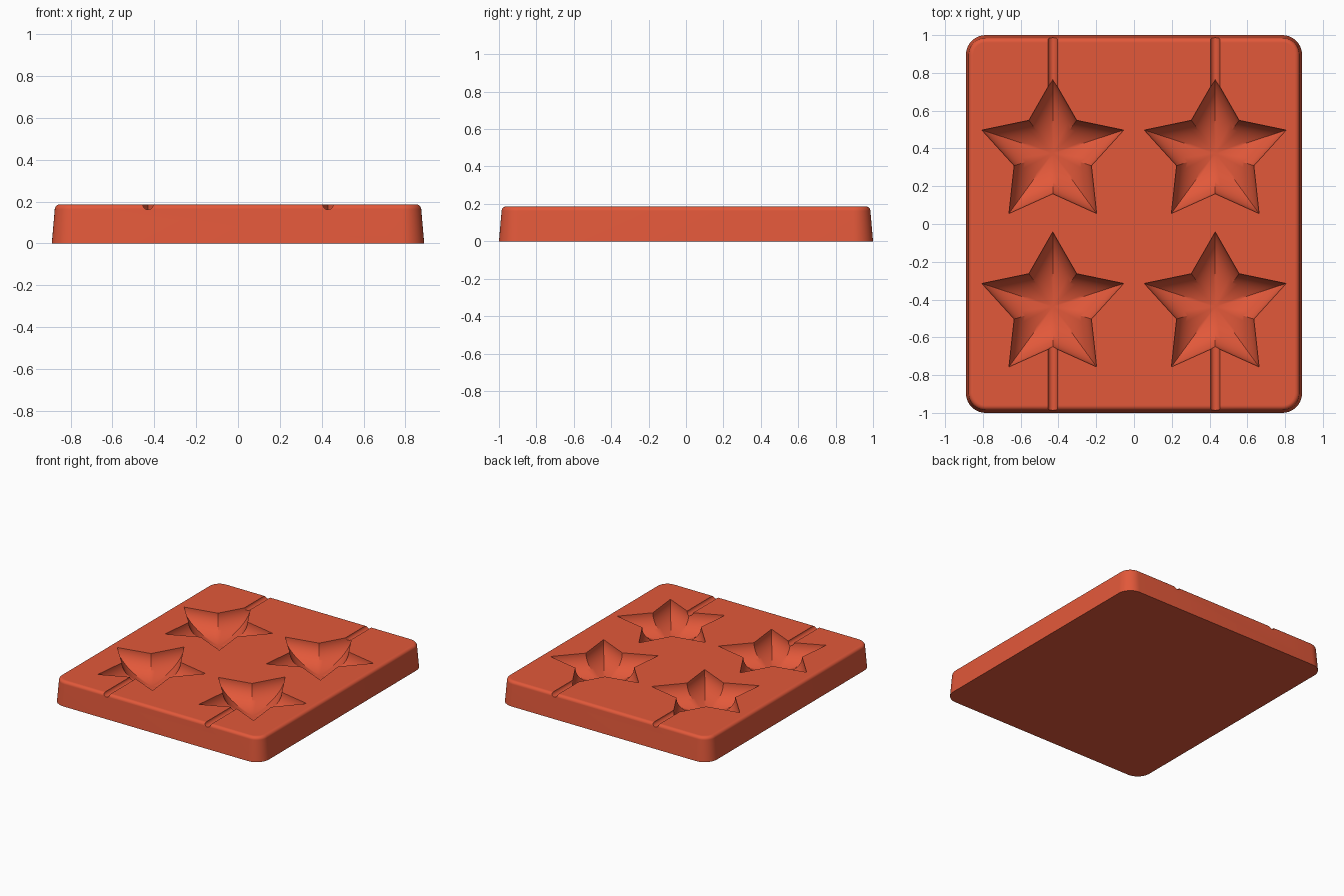
import bpy
import bmesh
from math import sin, cos, pi, sqrt

if "Cube" in bpy.data.objects:
    bpy.data.objects.remove(bpy.data.objects["Cube"])

HEIGHT = 0.186
COLUMNS = (-0.43, 0.43)
ROWS = (0.375, -0.437)
TIP_RADIUS, INNER_RADIUS = 0.395, 0.215
DEPTH = 0.15

red = bpy.data.materials.new("terracotta_red")
red.use_nodes = True
colour = (0.76, 0.098, 0.042, 1)
red.diffuse_color = colour
red.node_tree.nodes["Principled BSDF"].inputs["Base Color"].default_value = colour


def loft(name, rings):
    """Skin a stack of equal-length closed rings and cap both ends."""
    bm = bmesh.new()
    loops = [[bm.verts.new(p) for p in ring] for ring in rings]
    n = len(loops[0])
    for low, high in zip(loops, loops[1:]):
        for i in range(n):
            j = (i + 1) % n
            bm.faces.new((low[i], low[j], high[j], high[i]))
    bm.faces.new(loops[0][::-1])
    bm.faces.new(loops[-1])
    bmesh.ops.recalc_face_normals(bm, faces=bm.faces)
    mesh = bpy.data.meshes.new(name)
    bm.to_mesh(mesh)
    bm.free()
    obj = bpy.data.objects.new(name, mesh)
    bpy.context.collection.objects.link(obj)
    mesh.materials.append(red)
    return obj


def rounded_rectangle(inset, z, radius=0.105, steps=10):
    r = radius - inset
    points = []
    for k, (sx, sy) in enumerate(((1, 1), (-1, 1), (-1, -1), (1, -1))):
        for i in range(steps + 1):
            a = (k + i / steps) * pi / 2
            points.append((sx * (0.89 - radius) + r * cos(a),
                           sy * (1 - radius) + r * sin(a), z))
    return points


def star(x, y, scale, z, steps=6):
    corners = [(r * cos(a), r * sin(a)) for i in range(10)
               for r, a in [((TIP_RADIUS, INNER_RADIUS)[i % 2], pi / 2 + i * pi / 5)]]
    points = []
    for (ax, ay), (bx, by) in zip(corners, corners[1:] + corners[:1]):
        for i in range(steps):
            t = i / steps
            points.append((x + scale * (ax + (bx - ax) * t),
                           y + scale * (ay + (by - ay) * t), z))
    return points


# Tray block with drafted sides and a rounded upper rim
FILLET, DRAFT = 0.024, 0.014
rings = [rounded_rectangle(0, 0)]
for i in range(9):
    a = i / 8 * pi / 2
    rings.append(rounded_rectangle(DRAFT + FILLET * (1 - cos(a)),
                                   HEIGHT - FILLET * (1 - sin(a))))
tray = loft("star_mould_tray", rings)

# Star hollows: domed bowls with a star outline
cutters = []
for x in COLUMNS:
    for y in ROWS:
        rings = []
        for i in range(1, 25):
            a = i / 24 * pi / 2
            rings.append(star(x, y, sin(a), HEIGHT - DEPTH * cos(a)))
        rings.append(star(x, y, 1, HEIGHT + 0.05))
        cutters.append(loft("star_cutter", rings))

# Round channels from the tray ends into the nearest stars
for x in COLUMNS:
    for y0, y1 in ((ROWS[0] + 0.3, 1.1), (-1.1, ROWS[1] - 0.17)):
        rings = [[(x + 0.025 * cos(i * pi / 12), y, HEIGHT + 0.025 * sin(i * pi / 12))
                  for i in range(24)] for y in (y0, y1)]
        cutters.append(loft("channel_cutter", rings))

# Carve the hollows, then discard the cutters
bpy.context.view_layer.objects.active = tray
for cutter in cutters:
    cutter.hide_render = True
    cut = tray.modifiers.new("carve", "BOOLEAN")
    cut.operation = "DIFFERENCE"
    cut.solver = "EXACT"
    cut.object = cutter
    bpy.ops.object.modifier_apply(modifier=cut.name)
    bpy.data.objects.remove(cutter)

# Smooth curved faces, keep the top and base flat
bpy.ops.object.select_all(action="DESELECT")
tray.select_set(True)
bpy.ops.object.shade_smooth_by_angle(angle=pi / 6)
for face in tray.data.polygons:
    if abs(face.normal.z) > 0.9999 and (face.center.z > HEIGHT - 0.001 or face.center.z < 0.001):
        face.use_smooth = False
